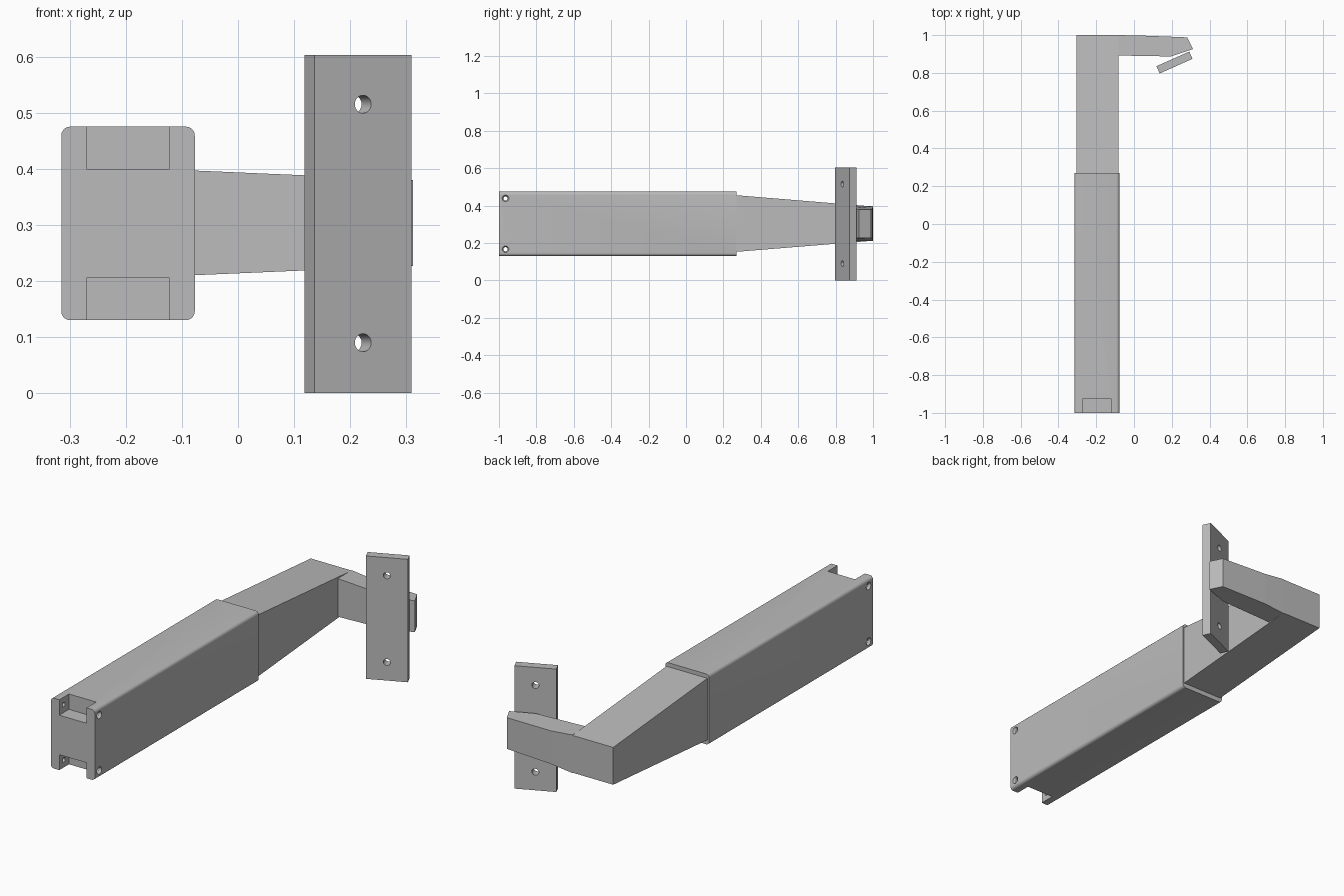
import bpy, bmesh, math
from mathutils import Vector

cube = bpy.data.objects.get("Cube")
if cube:
    bpy.data.objects.remove(cube, do_unlink=True)

grey = bpy.data.materials.new("light_grey")
grey.use_nodes = True
colour = (0.5, 0.5, 0.5, 1)
grey.diffuse_color = colour
grey.node_tree.nodes["Principled BSDF"].inputs["Base Color"].default_value = colour


def add_object(name, bm):
    bmesh.ops.recalc_face_normals(bm, faces=bm.faces)
    mesh = bpy.data.meshes.new(name)
    bm.to_mesh(mesh)
    bm.free()
    mesh.materials.append(grey)
    obj = bpy.data.objects.new(name, mesh)
    bpy.context.collection.objects.link(obj)
    return obj


def loft(name, sections):
    """Skin matching rings of points and cap both ends."""
    bm = bmesh.new()
    rings = [[bm.verts.new(p) for p in ring] for ring in sections]
    n = len(rings[0])
    for a, b in zip(rings, rings[1:]):
        for i in range(n):
            j = (i + 1) % n
            bm.faces.new((a[i], a[j], b[j], b[i]))
    bm.faces.new(rings[0])
    bm.faces.new(rings[-1])
    return add_object(name, bm)


def box(name, low, high):
    x0, y0, z0 = low
    x1, y1, z1 = high
    ring = lambda z: [(x0, y0, z), (x1, y0, z), (x1, y1, z), (x0, y1, z)]
    return loft(name, [ring(z0), ring(z1)])


def cutter_cone(name, centre, axis, r1, r2, depth):
    bm = bmesh.new()
    bmesh.ops.create_cone(bm, cap_ends=True, segments=24,
                          radius1=r1, radius2=r2, depth=depth)
    obj = add_object(name, bm)
    obj.rotation_mode = 'QUATERNION'
    obj.rotation_quaternion = Vector(axis).to_track_quat('Z', 'Y')
    obj.location = centre
    return obj


def activate(obj):
    bpy.ops.object.select_all(action='DESELECT')
    obj.select_set(True)
    bpy.context.view_layer.objects.active = obj


def cut(target, cutters):
    for cutter in cutters:
        mod = target.modifiers.new("cut", 'BOOLEAN')
        mod.operation = 'DIFFERENCE'
        mod.solver = 'EXACT'
        mod.object = cutter
        bpy.context.view_layer.update()
        activate(target)
        bpy.ops.object.modifier_apply(modifier=mod.name)
        bpy.data.objects.remove(cutter, do_unlink=True)


# Main sleeve with long rounded edges
left, right, bottom, top = -0.315, -0.077, 0.13, 0.475
mid_z = (bottom + top) / 2
sleeve = box("main_sleeve", (left, -1, bottom), (right, 0.27, top))
bm = bmesh.new()
bm.from_mesh(sleeve.data)
long_edges = [e for e in bm.edges if abs(e.verts[0].co.y - e.verts[1].co.y) > 1]
bmesh.ops.bevel(bm, geom=long_edges, offset=0.016, segments=5,
                profile=0.5, affect='EDGES')
bm.to_mesh(sleeve.data)
bm.free()

# End notches and countersunk pin holes
cutters = []
for side in (-1, 1):
    inner, outer = sorted((mid_z + side * 0.097, mid_z + side * 0.2))
    cutters.append(box("notch_cutter", (-0.27, -1.1, inner), (-0.122, -0.925, outer)))
    pin_z = mid_z + side * 0.136
    cutters.append(cutter_cone("pin_cutter", (-0.196, -0.965, pin_z),
                               (1, 0, 0), 0.011, 0.011, 0.4))
    for x, d in ((left, 1), (right, -1)):
        cutters.append(cutter_cone("countersink_cutter", (x, -0.965, pin_z),
                                   (d, 0, 0), 0.024, 0.012, 0.024))
cut(sleeve, cutters)


# Tapered arm
def arm_section(y, z0, z1):
    return [(-0.305, y, z0), (-0.083, y, z0), (-0.083, y, z1), (-0.305, y, z1)]


loft("tapered_arm", [arm_section(0.26, 0.152, 0.456), arm_section(1, 0.212, 0.395)])


# Side hook with a slanted tip
def hook_section(x_front, y_front, x_back, y_back, z0, z1):
    return [(x_front, y_front, z0), (x_back, y_back, z0),
            (x_back, y_back, z1), (x_front, y_front, z1)]


loft("side_hook", [
    hook_section(-0.083, 0.892, -0.083, 1.0, 0.210, 0.397),
    hook_section(0.195, 0.887, 0.03, 0.998, 0.222, 0.385),
    hook_section(0.312, 0.926, 0.281, 0.988, 0.227, 0.380),
])

# Angled mounting plate with two screw holes
along = Vector((0.173, 0.077, 0)).normalized()
normal = Vector((-along.y, along.x, 0))
start = Vector((0.136, 0.797, 0))
corners = [start, start + along * 0.19, start + along * 0.19 + normal * 0.042,
           start + normal * 0.042]
lift = Vector((0, 0, 0.603))
plate = loft("mounting_plate", [corners, [c + lift for c in corners]])
centre = start + along * 0.095 + normal * 0.021
cut(plate, [cutter_cone("screw_cutter", centre + Vector((0, 0, z)), normal,
                        0.016, 0.016, 0.2) for z in (0.09, 0.515)])

for obj in (sleeve, plate):
    activate(obj)
    bpy.ops.object.shade_smooth_by_angle(angle=math.radians(30))
